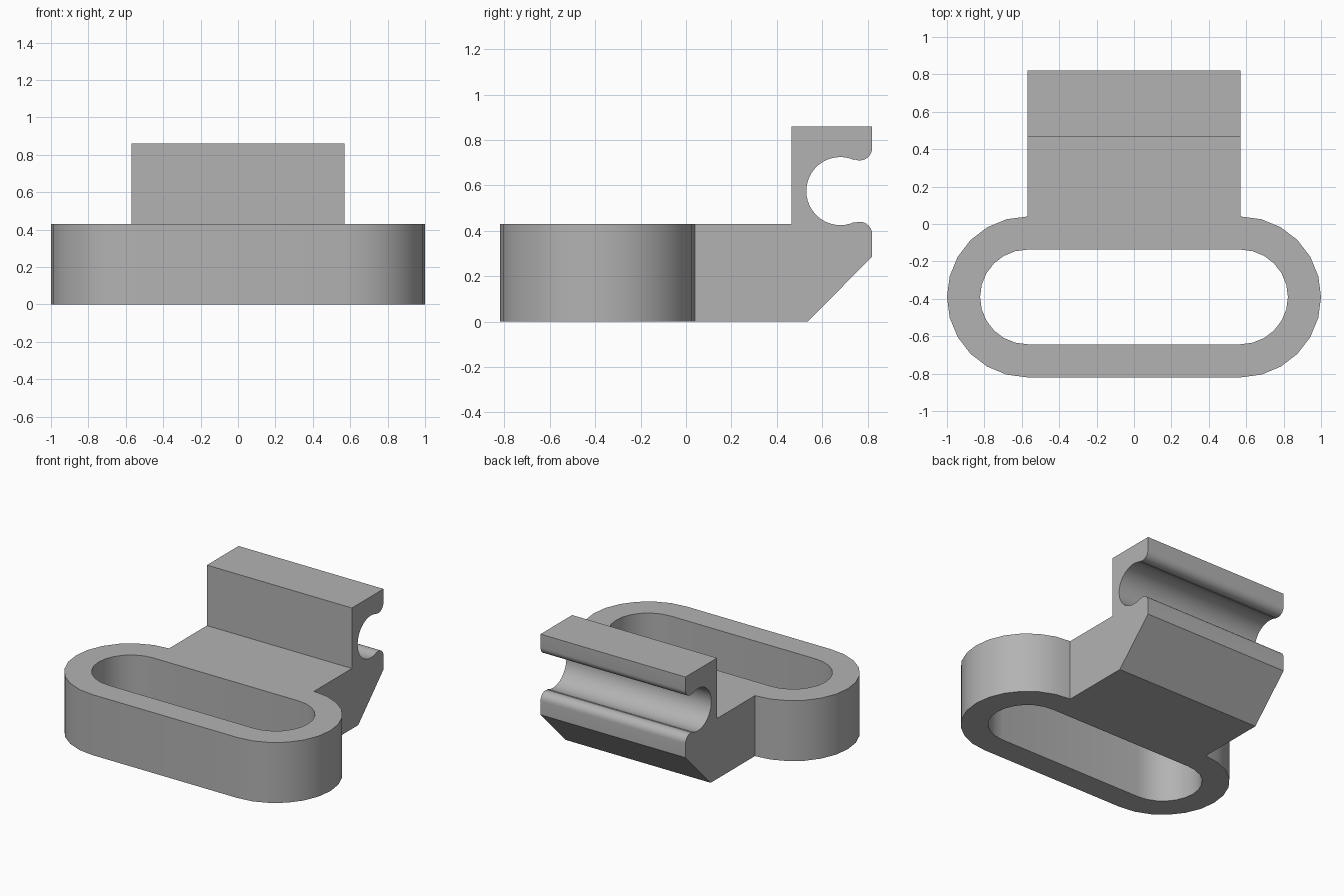
import bpy, bmesh
from math import sin, cos, radians

if "Cube" in bpy.data.objects:
    bpy.data.objects.remove(bpy.data.objects["Cube"])

HEIGHT = 0.43          # loop height
HALF_W = 0.57          # half width of clip and arc centre offset
LOOP_Y = -0.39         # loop centre line
SEG = 12               # segments per rounded end


def arc(cx, cy, r, a0, a1, n):
    """Points along an arc, angles in degrees."""
    return [(cx + r * cos(radians(a0 + (a1 - a0) * i / n)),
             cy + r * sin(radians(a0 + (a1 - a0) * i / n))) for i in range(n + 1)]


def stadium(r):
    """Right end then left end; the last edge is the front, the middle one the back."""
    return arc(HALF_W, LOOP_Y, r, -90, 90, SEG) + arc(-HALF_W, LOOP_Y, r, 90, 270, SEG)


bm = bmesh.new()

# Strap loop: outer and inner walls, top and bottom rims
outer, inner = stadium(0.43), stadium(0.253)
rings = [[bm.verts.new((x, y, z)) for x, y in pts]
         for pts, z in ((outer, 0), (outer, HEIGHT), (inner, HEIGHT), (inner, 0))]
n = len(outer)
for k in range(4):
    a, b = rings[k], rings[(k + 1) % 4]
    for i in range(n):
        j = (i + 1) % n
        if k == 0 and i == SEG:      # open where the clip joins
            continue
        bm.faces.new((a[i], a[j], b[j], b[i]))

# Clip: side profile (y, z) with a round channel and two rounded lips
profile = [(0.04, 0), (0.537, 0), (0.82, 0.287)]
profile += arc(0.765, 0.385, 0.055, 0, 112, 8)
profile += arc(0.68, 0.575, 0.15, -66, -294, 28)
profile += arc(0.765, 0.765, 0.055, -112, 0, 8)
profile += [(0.82, 0.86), (0.465, 0.86), (0.465, HEIGHT), (0.04, HEIGHT)]
left = [bm.verts.new((-HALF_W, y, z)) for y, z in profile]
right = [bm.verts.new((HALF_W, y, z)) for y, z in profile]
for i in range(len(profile) - 1):
    bm.faces.new((left[i], left[i + 1], right[i + 1], right[i]))
bm.faces.new(left)
bm.faces.new(right[::-1])

# Weld clip and loop into one solid
bmesh.ops.remove_doubles(bm, verts=bm.verts, dist=0.003)
bmesh.ops.recalc_face_normals(bm, faces=bm.faces)

mesh = bpy.data.meshes.new("strap_clip")
bm.to_mesh(mesh)
bm.free()
grey = bpy.data.materials.new("grey plastic")
grey.diffuse_color = (0.45, 0.45, 0.45, 1)
grey.use_nodes = True
grey.node_tree.nodes["Principled BSDF"].inputs["Base Color"].default_value = grey.diffuse_color
mesh.materials.append(grey)
obj = bpy.data.objects.new("strap_clip", mesh)
bpy.context.collection.objects.link(obj)
bpy.context.view_layer.objects.active = obj
obj.select_set(True)
bpy.ops.object.shade_smooth_by_angle(angle=radians(30))
